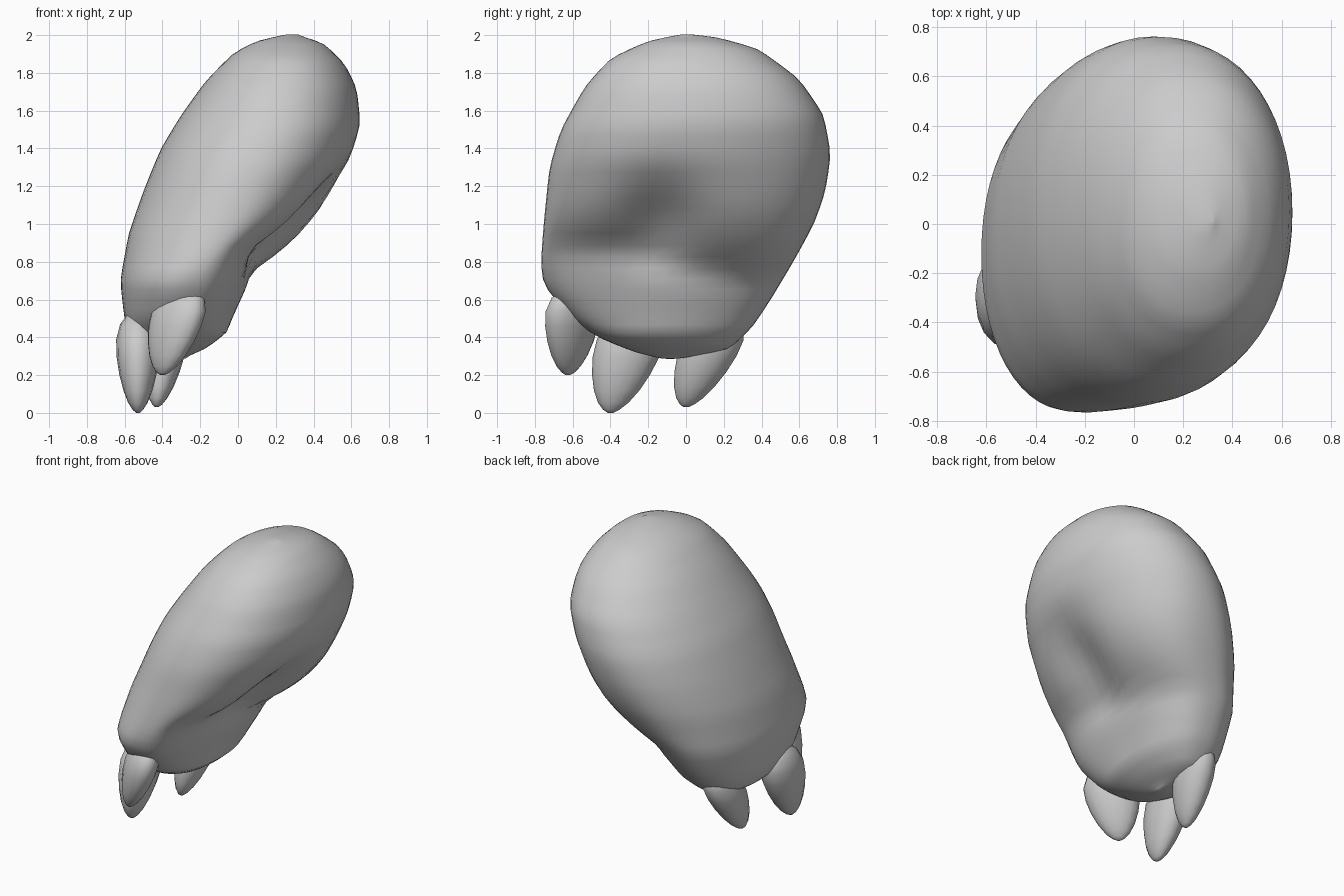
import bpy, bmesh
from math import sin, cos, pi, exp
from mathutils import Vector

if "Cube" in bpy.data.objects:
    bpy.data.objects.remove(bpy.data.objects["Cube"])

def lerp(tab, z):
    if z <= tab[0][0]:
        return tab[0][1]
    for (a, u), (b, v) in zip(tab, tab[1:]):
        if z <= b:
            return u + (v - u) * (z - a) / (b - a)
    return tab[-1][1]

def spow(v, p):
    return (1 if v >= 0 else -1) * abs(v) ** p

def loft(name, rings, smooth=0):
    # closed skin through rings, with a fan at both ends
    bm = bmesh.new()
    vs = [[bm.verts.new(p) for p in r] for r in rings]
    n = len(rings[0])
    for a, b in zip(vs, vs[1:]):
        for i in range(n):
            j = (i + 1) % n
            bm.faces.new((a[i], a[j], b[j], b[i]))
    for r in (vs[0], vs[-1]):
        c = bm.verts.new(sum((v.co for v in r), Vector()) / n)
        for i in range(n):
            bm.faces.new((r[i], r[(i + 1) % n], c))
    bmesh.ops.recalc_face_normals(bm, faces=bm.faces)
    for f in bm.faces:
        f.smooth = True
    me = bpy.data.meshes.new(name)
    bm.to_mesh(me)
    bm.free()
    ob = bpy.data.objects.new(name, me)
    bpy.context.collection.objects.link(ob)
    if smooth:
        m = ob.modifiers.new("soften", 'SMOOTH')
        m.factor, m.iterations = 0.5, smooth
    return ob

# Side profiles of the paw by height: outer x, inner x, front y, back y
OUT = [(.285, -.34), (.32, -.46), (.38, -.55), (.48, -.60), (.7, -.625), (.95, -.58), (1.18, -.50),
       (1.4, -.41), (1.58, -.30), (1.76, -.17), (1.91, -.02), (1.97, .10), (2.005, .26)]
INN = [(.285, -.30), (.34, -.17), (.43, -.05), (.63, .06), (.73, .09), (.78, .19), (.92, .35), (1.08, .47),
       (1.34, .595), (1.53, .65), (1.72, .63), (1.85, .565), (1.96, .45), (2.005, .30)]
FRONT = [(.285, -.12), (.32, -.27), (.4, -.47), (.5, -.61), (.68, -.76), (.8, -.77), (1., -.755), (1.3, -.725),
         (1.5, -.665), (1.73, -.535), (1.88, -.40), (1.97, -.2), (2.005, -.02)]
BACK = [(.285, -.05), (.33, .22), (.45, .35), (.6, .45), (.8, .57), (1., .68), (1.17, .74), (1.37, .77),
        (1.58, .73), (1.77, .6), (1.93, .38), (1.99, .16), (2.005, .02)]

# Paw body: stacked slices, with a slanting fold and a hollow on the inner side
rings = []
N, M = 56, 40
for k in range(M + 1):
    z = 1.145 - .86 * cos(pi * (.015 + .97 * k / M))
    y0, y1 = lerp(FRONT, z), lerp(BACK, z)
    xl, xr = lerp(OUT, z), lerp(INN, z)
    yc, yh, xc = (y0 + y1) / 2, (y1 - y0) / 2, (xl + xr) / 2
    up = min(1, max(0, (z - .9) / .4))
    ring = []
    for i in range(N):
        a = 2 * pi * i / N
        y = yc + yh * spow(sin(a), .96)
        c = cos(a)
        if c < 0:
            x = xc + (xc - xl) * spow(c, .96)
        else:
            w = max(0, 1 - abs((z - .88) / .45)) ** .5
            shifted = lerp(INN, z + .22 * (max(y, -.35) - .3) * w)
            x = xc + (max(shifted, xc + .05) - xc) * c ** (.76 + .16 * up)
            x -= .15 * c * exp(-((y + .14) / .18) ** 2 - ((z - 1.02) / .19) ** 2)
        ring.append((x, y, z))
    rings.append(ring)
loft("paw_body", rings, 3)

# Claws: rounded, tapering to a blunt tip, with an oval section turned by an angle
def claw(name, base, tip, ra, rb, turn=0):
    b, t = Vector(base), Vector(tip)
    prof = [(0, .2), (.04, .5), (.13, .82), (.28, 1), (.45, .98), (.62, .86), (.78, .67), (.9, .45), (.97, .24), (1, .08)]
    out = []
    for s, r in prof:
        p = b.lerp(t, s)
        ring = []
        for i in range(16):
            u, v = ra * r * cos(pi * i / 8), rb * r * sin(pi * i / 8)
            ring.append((p.x + u * cos(turn) - v * sin(turn), p.y + u * sin(turn) + v * cos(turn), p.z))
        out.append(ring)
    loft(name, out)

claw("front_claw", (-.28, -.59, .67), (-.40, -.625, .20), .175, .105, -pi / 4)
claw("middle_claw", (-.53, -.25, .54), (-.53, -.40, .0), .115, .18)
claw("back_claw", (-.36, .20, .52), (-.43, .0, .03), .11, .16)
